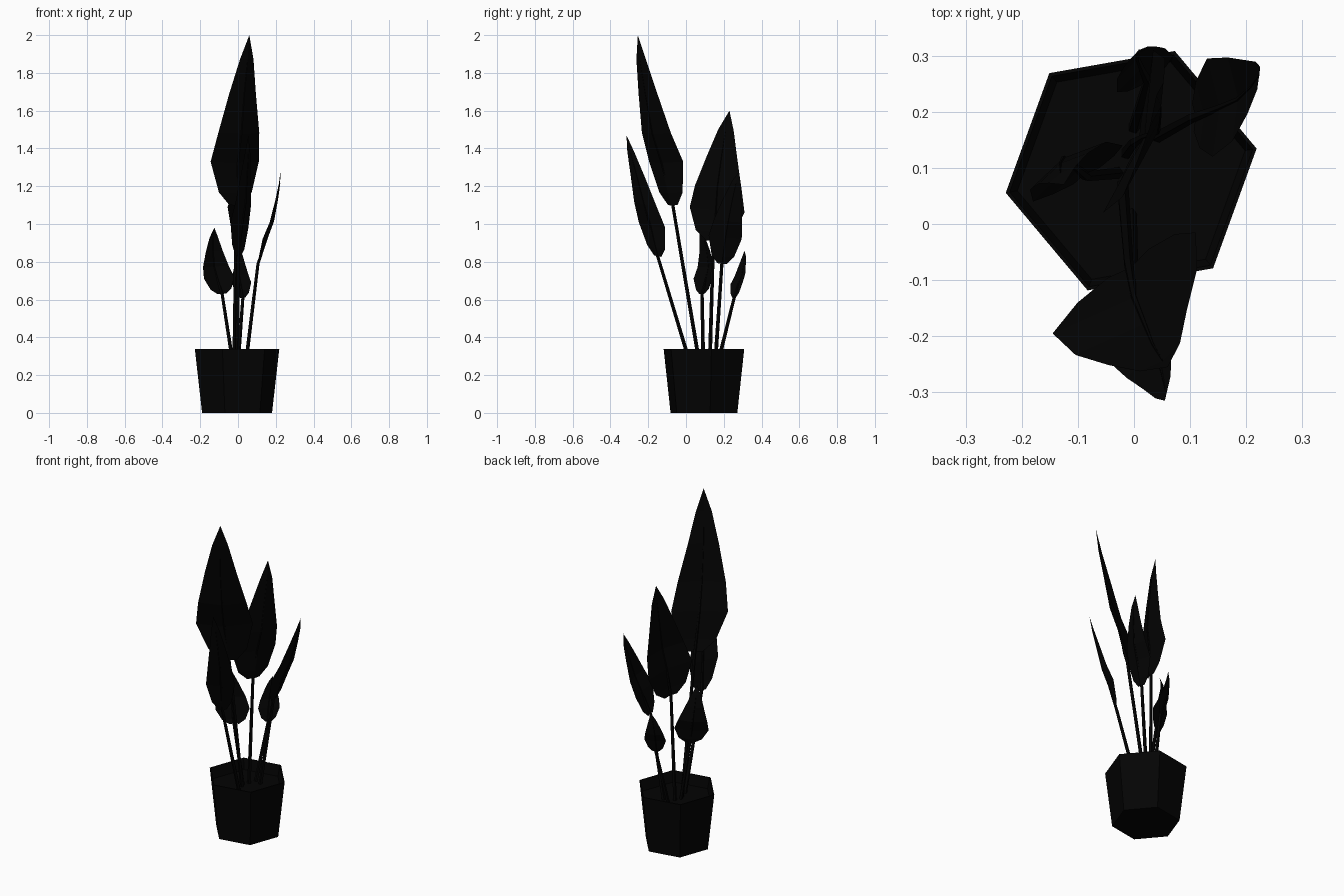
import bpy, bmesh, math
from mathutils import Vector

cube = bpy.data.objects.get("Cube")
if cube:
    bpy.data.objects.remove(cube)


def make_material(name, colour):
    mat = bpy.data.materials.new(name)
    mat.use_nodes = True
    mat.diffuse_color = colour
    mat.node_tree.nodes["Principled BSDF"].inputs["Base Color"].default_value = colour
    return mat


black = make_material("near black", (0.001, 0.001, 0.001, 1))


def finish(bm, name):
    bmesh.ops.recalc_face_normals(bm, faces=bm.faces)
    mesh = bpy.data.meshes.new(name)
    bm.to_mesh(mesh)
    bm.free()
    mesh.materials.append(black)
    obj = bpy.data.objects.new(name, mesh)
    bpy.context.collection.objects.link(obj)
    return obj


def bridge(bm, a, b):
    n = len(a)
    for i in range(n):
        j = (i + 1) % n
        bm.faces.new((a[i], a[j], b[j], b[i]))


# Six-sided open pot, walked from the underside over the rim to the soil
POT_X, POT_Y, SOIL = -0.005, 0.095, 0.275


def hexagon(bm, radius, z):
    angles = [math.radians(10 + 60 * i) for i in range(6)]
    return [bm.verts.new((POT_X + radius * math.cos(a), POT_Y + radius * math.sin(a), z))
            for a in angles]


bm = bmesh.new()
rings = [hexagon(bm, r, z) for r, z in ((0.188, 0), (0.227, 0.338), (0.22, 0.338), (0.206, SOIL))]
for lower, upper in zip(rings, rings[1:]):
    bridge(bm, lower, upper)
bm.faces.new(rings[0])
finish(bm, "pot")

bm = bmesh.new()
bm.faces.new(hexagon(bm, 0.207, SOIL))
finish(bm, "soil")

# Leaf outline: position along the midrib, share of full width, outward bulge
WIDEST = 0.27
OUTLINE = ((0, 0.28, 0), (0.08, 0.68, 0), (WIDEST, 1, 0),
           (0.45, 0.85, 0.18), (0.68, 0.55, 0.18), (0.87, 0.28, 0.12))


def make_leaf(name, root, base, left, right, tip):
    root, base, left, right, tip = map(Vector, (root, base, left, right, tip))
    half = (right - left) / 2
    normal = half.cross(tip - base).normalized()
    if normal.z > 0:
        normal.negate()
    outward = normal * half.length
    fold = outward * 0.2
    middle = (left + right) / 2

    # Midrib curve passing through base, middle of the widest part and tip
    w = WIDEST
    control = (middle - base * (1 - w) ** 2 - tip * w ** 2) / (2 * w * (1 - w))

    def midrib(t, bulge):
        return base * (1 - t) ** 2 + control * 2 * t * (1 - t) + tip * t ** 2 + outward * bulge

    # Folded blade
    bm = bmesh.new()
    rows = []
    for t, width, bulge in OUTLINE:
        c = midrib(t, bulge)
        rows.append([bm.verts.new(p) for p in
                     (c - half * width, c + fold * width, c + half * width)])
    for a, b in zip(rows, rows[1:]):
        for i in range(2):
            bm.faces.new((a[i], a[i + 1], b[i + 1], b[i]))
    point = bm.verts.new(tip)
    for i in range(2):
        bm.faces.new((rows[-1][i], rows[-1][i + 1], point))
    finish(bm, name + "_blade")

    # Stem from the soil, tapering along the back of the blade
    start = root + (root - base) * ((root.z - SOIL + 0.01) / (base.z - root.z))
    path = [(start, 0.011), (base, 0.009)]
    path += [(midrib(t, bulge) + fold * width, 0.008 * (1 - t))
             for t, width, bulge in OUTLINE[2:]]
    bm = bmesh.new()
    rings = []
    for p, r in path:
        rings.append([bm.verts.new(p + Vector((math.cos(a), math.sin(a), 0)) * r)
                      for a in (math.tau * i / 5 for i in range(5))])
    for a, b in zip(rings, rings[1:]):
        bridge(bm, a, b)
    bm.faces.new(rings[0])
    bm.faces.new(rings[-1])
    finish(bm, name + "_stem")


# Stem at rim height, blade base, two widest edge points, tip
make_leaf("tall_leaf", (-0.02, 0.058, 0.34), (-0.01, -0.07, 1.1),
          (-0.145, -0.195, 1.33), (0.11, -0.015, 1.33), (0.06, -0.255, 2.0))
make_leaf("front_leaf", (-0.005, -0.002, 0.34), (0, -0.15, 0.83),
          (-0.04, -0.25, 1.01), (0.055, -0.11, 0.98), (0.055, -0.315, 1.47))
make_leaf("back_leaf", (-0.012, 0.128, 0.34), (0, 0.145, 0.91),
          (-0.055, 0.02, 1.09), (0.034, 0.31, 1.06), (0.04, 0.23, 1.6))
make_leaf("side_leaf", (0.05, 0.16, 0.34), (0.105, 0.19, 0.79),
          (0.14, 0.12, 0.94), (0.13, 0.295, 0.92), (0.225, 0.28, 1.28))
make_leaf("small_side_leaf", (-0.04, 0.09, 0.34), (-0.085, 0.085, 0.63),
          (-0.18, 0.04, 0.71), (-0.02, 0.14, 0.72), (-0.125, 0.07, 0.98))
make_leaf("small_back_leaf", (0.005, 0.188, 0.34), (0.025, 0.255, 0.61),
          (-0.03, 0.235, 0.68), (0.07, 0.3, 0.69), (0.015, 0.31, 0.86))
